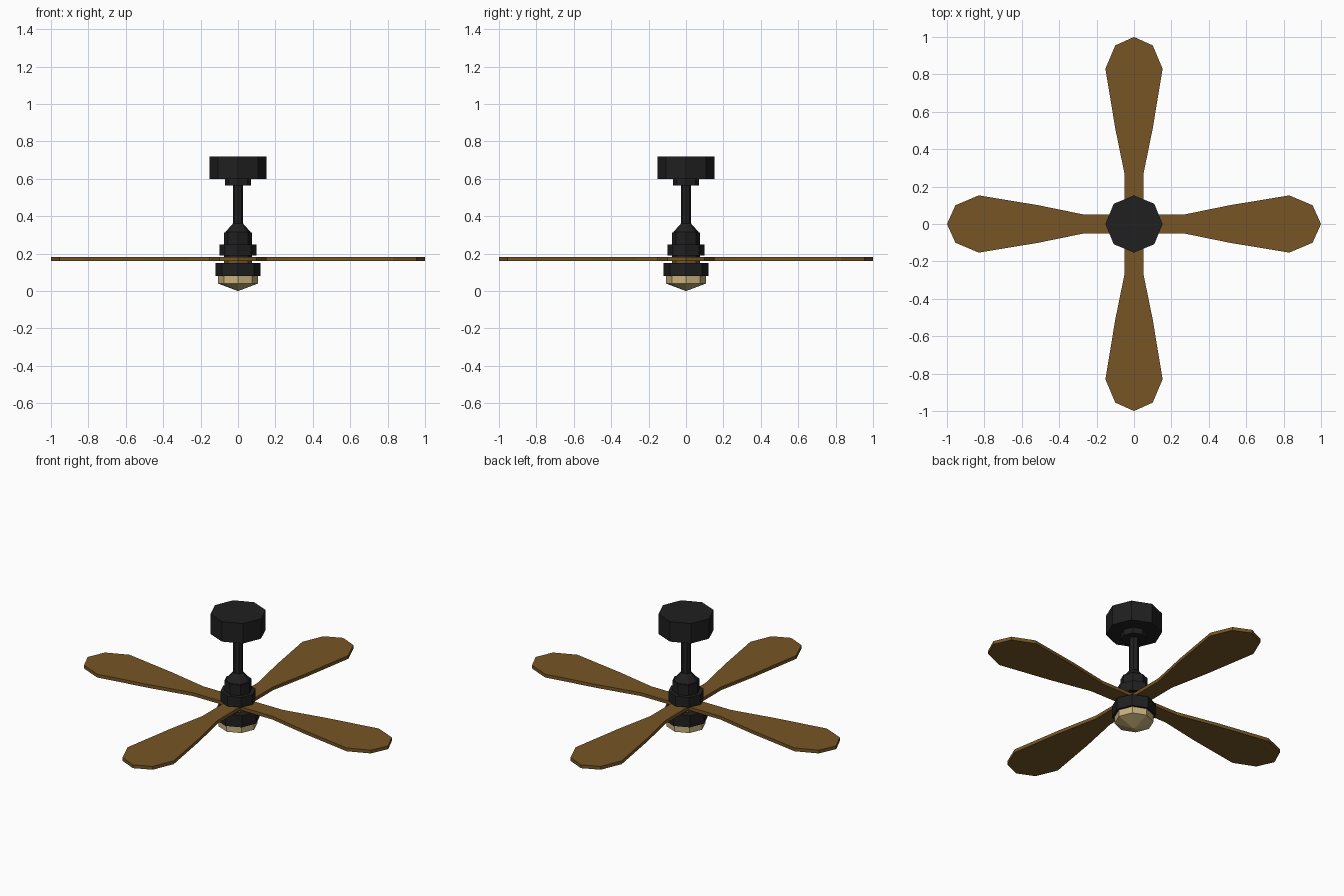
import bpy, bmesh
from math import sin, cos, pi

if "Cube" in bpy.data.objects:
    bpy.data.objects.remove(bpy.data.objects["Cube"])

SIDES = 8


def material(name, rgb):
    m = bpy.data.materials.new(name)
    m.diffuse_color = (*rgb, 1)
    m.use_nodes = True
    m.node_tree.nodes["Principled BSDF"].inputs["Base Color"].default_value = m.diffuse_color
    return m


BLACK = material("black_metal", (0.014, 0.014, 0.014))
WOOD = material("brown_wood", (0.18, 0.09, 0.018))
GLASS = material("warm_glass", (0.58, 0.44, 0.20))


def finish(bm, name, mat):
    bmesh.ops.recalc_face_normals(bm, faces=bm.faces)
    me = bpy.data.meshes.new(name)
    bm.to_mesh(me)
    bm.free()
    me.materials.append(mat)
    ob = bpy.data.objects.new(name, me)
    bpy.context.collection.objects.link(ob)
    return ob


def lathe(name, profile, mat):
    """Octagonal turned part from (radius, z) points, closed at both ends."""
    bm = bmesh.new()
    rings = []
    for r, z in profile:
        n = SIDES if r > 0 else 1
        rings.append([bm.verts.new((r * cos(2 * pi * i / SIDES),
                                    r * sin(2 * pi * i / SIDES), z)) for i in range(n)])
    for a, b in zip(rings, rings[1:]):
        for i in range(SIDES):
            j = (i + 1) % SIDES
            quad = [a[i % len(a)], a[j % len(a)], b[j % len(b)], b[i % len(b)]]
            bm.faces.new(list(dict.fromkeys(quad)))
    for ring in (rings[0], rings[-1]):
        if len(ring) > 1:
            bm.faces.new(ring)
    return finish(bm, name, mat)


def blade(name, angle):
    """Flat paddle, outlined by mirrored (distance, half width) points."""
    half = [(0.04, 0.05), (0.265, 0.05), (0.51, 0.1), (0.83, 0.153), (0.955, 0.1)]
    outline = half + [(1.0, 0)] + [(x, -y) for x, y in reversed(half)]
    bm = bmesh.new()
    face = bm.faces.new([bm.verts.new((x, y, 0.162)) for x, y in outline])
    ext = bmesh.ops.extrude_face_region(bm, geom=[face])
    top = [v for v in ext["geom"] if isinstance(v, bmesh.types.BMVert)]
    bmesh.ops.translate(bm, verts=top, vec=(0, 0, 0.02))
    ob = finish(bm, name, WOOD)
    ob.rotation_euler.z = angle


# Ceiling mount and down rod
lathe("ceiling_canopy", [(0.153, 0.60), (0.153, 0.72)], BLACK)
lathe("canopy_collar", [(0.07, 0.565), (0.07, 0.605)], BLACK)
lathe("down_rod", [(0.028, 0.34), (0.028, 0.58)], BLACK)

# Motor housing: flared neck, body and wider band
lathe("rod_coupling", [(0.068, 0.30), (0.068, 0.315), (0.028, 0.36)], BLACK)
lathe("motor_body", [(0.075, 0.18), (0.075, 0.313)], BLACK)
lathe("motor_band", [(0.098, 0.19), (0.098, 0.25)], BLACK)

# Blades and their central hub
lathe("blade_hub", [(0.075, 0.145), (0.075, 0.188)], WOOD)
for i in range(4):
    blade(f"blade_{i + 1}", i * pi / 2)

# Light fitting
lathe("light_housing", [(0.12, 0.08), (0.12, 0.15)], BLACK)
lathe("light_bowl", [(0.107, 0.09), (0.107, 0.04), (0, 0.0)], GLASS)
